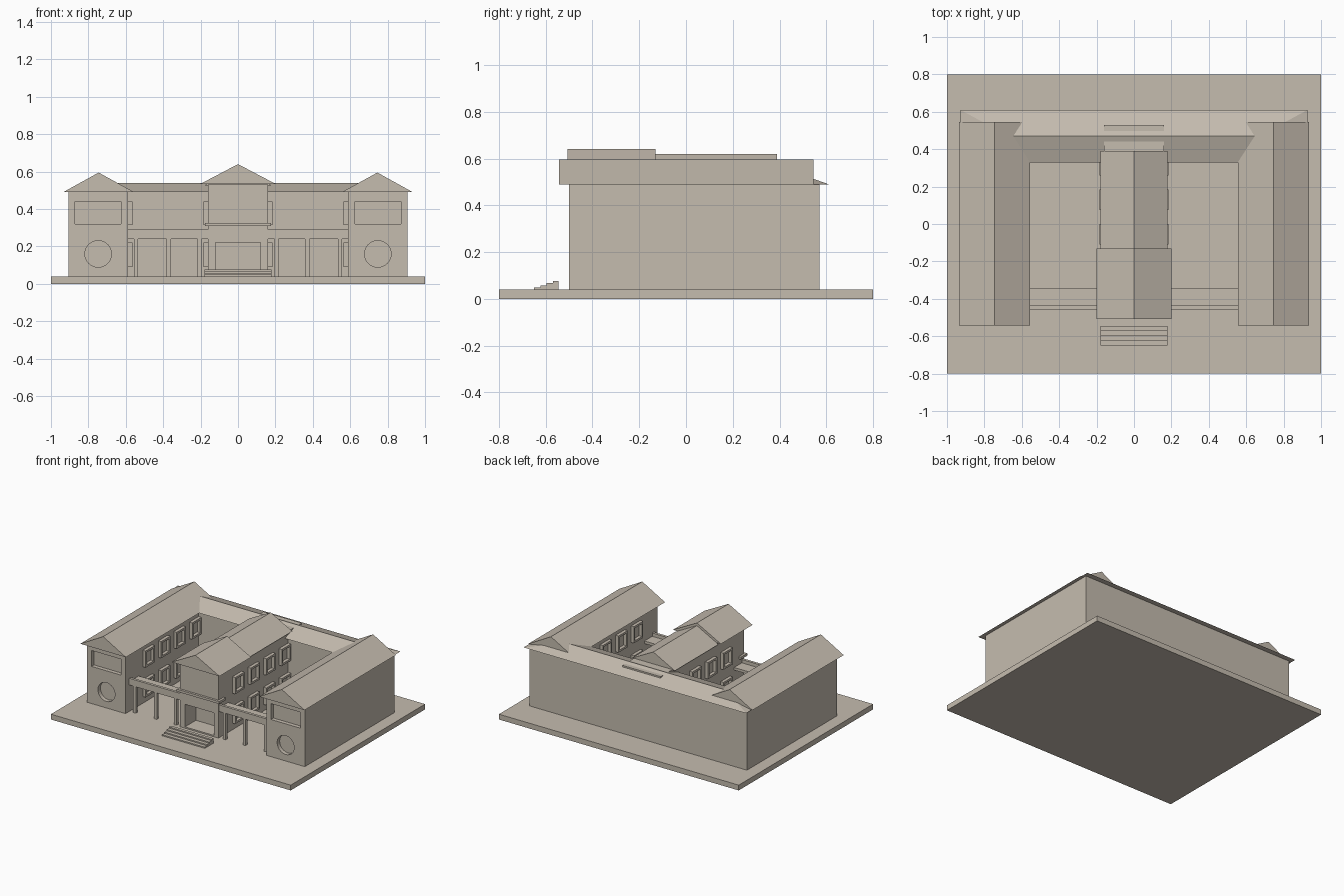
import bpy, bmesh, math
from mathutils import Matrix, Vector

if "Cube" in bpy.data.objects:
    bpy.data.objects.remove(bpy.data.objects["Cube"])

stone = bpy.data.materials.new("warm_beige_stone")
stone.diffuse_color = (0.56, 0.505, 0.43, 1)
stone.use_nodes = True
stone.node_tree.nodes["Principled BSDF"].inputs["Base Color"].default_value = stone.diffuse_color


def mesh_object(name, bm):
    bmesh.ops.recalc_face_normals(bm, faces=bm.faces)
    me = bpy.data.meshes.new(name)
    bm.to_mesh(me)
    bm.free()
    me.materials.append(stone)
    ob = bpy.data.objects.new(name, me)
    bpy.context.collection.objects.link(ob)
    return ob


def add_box(bm, x0, x1, y0, y1, z0, z1):
    m = Matrix.Translation(((x0 + x1) / 2, (y0 + y1) / 2, (z0 + z1) / 2))
    m = m @ Matrix.Diagonal((abs(x1 - x0), y1 - y0, z1 - z0, 1))
    bmesh.ops.create_cube(bm, size=1, matrix=m)


def box(name, *dims):
    bm = bmesh.new()
    add_box(bm, *dims)
    return mesh_object(name, bm)


def gable_roof(name, cx, half, y0, y1, eave, ridge):
    """Solid triangular prism with its ridge along y."""
    bm = bmesh.new()
    f = bm.faces.new([bm.verts.new((cx + dx, y0, z)) for dx, z in
                      ((-half, eave), (half, eave), (0, ridge))])
    ext = bmesh.ops.extrude_face_region(bm, geom=[f])
    verts = [v for v in ext["geom"] if isinstance(v, bmesh.types.BMVert)]
    bmesh.ops.translate(bm, verts=verts, vec=(0, y1 - y0, 0))
    # keep both gable ends closed
    bmesh.ops.holes_fill(bm, edges=bm.edges)
    return mesh_object(name, bm)


def cut(target, cutter):
    mod = target.modifiers.new("cut", "BOOLEAN")
    mod.operation = "DIFFERENCE"
    mod.solver = "EXACT"
    mod.object = cutter
    cutter.hide_render = True
    bpy.context.view_layer.objects.active = target
    bpy.ops.object.modifier_apply(modifier=mod.name)
    bpy.data.objects.remove(cutter)


def window_frames(name, wall_x, direction):
    """Two rows of four projecting frames on a wall facing +x or -x."""
    bm = bmesh.new()
    a, b = wall_x - 0.004 * direction, wall_x + 0.024 * direction
    x0, x1 = min(a, b), max(a, b)
    t = 0.015
    for z0, z1 in ((0.09, 0.22), (0.315, 0.44)):
        for i in range(4):
            y = -0.24 + 0.185 * i
            y0, y1 = y - 0.055, y + 0.055
            add_box(bm, x0, x1, y0, y1, z0, z0 + t)
            add_box(bm, x0, x1, y0, y1, z1 - t, z1)
            add_box(bm, x0, x1, y0, y0 + t, z0 + t, z1 - t)
            add_box(bm, x0, x1, y1 - t, y1, z0 + t, z1 - t)
    return mesh_object(name, bm)


# Ground slab
box("ground_slab", -1, 1, -0.8, 0.8, 0, 0.04)

for side, tag in ((-1, "left"), (1, "right")):
    # Side wing with a recessed front window and a round niche
    c = 0.7475 * side
    wing = box(tag + "_wing", c - 0.16, c + 0.16, -0.5, 0.57, 0.04, 0.49)
    cut(wing, box("window_cutter", c - 0.123, c + 0.123, -0.6, -0.47, 0.32, 0.44))
    bm = bmesh.new()
    bmesh.ops.create_cone(bm, cap_ends=True, segments=32, radius1=0.071, radius2=0.071,
                          depth=0.13, matrix=Matrix.Translation((c, -0.535, 0.16))
                          @ Matrix.Rotation(math.pi / 2, 4, "X"))
    cut(wing, mesh_object("round_cutter", bm))
    gable_roof(tag + "_wing_roof", 0.745 * side, 0.19, -0.543, 0.545, 0.49, 0.595)
    window_frames(tag + "_wing_windows", 0.5875 * side, -side)
    window_frames(tag + "_hall_windows", 0.16 * side, side)

    # Covered walkway between wing and hall: slab, front parapet, posts
    xs = sorted((0.16 * side, 0.5875 * side))
    box(tag + "_walkway_slab", *xs, -0.437, -0.345, 0.245, 0.265)
    box(tag + "_walkway_parapet", *xs, -0.457, -0.437, 0.24, 0.29)
    bm = bmesh.new()
    for px in (0.205, 0.37, 0.545):
        add_box(bm, px * side - 0.011, px * side + 0.011, -0.455, -0.433, 0.04, 0.245)
    mesh_object(tag + "_walkway_posts", bm)

# Rear block joining the wings, with a hipped roof
box("rear_block", -0.5875, 0.5875, 0.37, 0.57, 0.04, 0.49)
bm = bmesh.new()
corners = [bm.verts.new((x, y, 0.49)) for x, y in
           ((-0.928, 0.33), (0.928, 0.33), (0.928, 0.61), (-0.928, 0.61))]
rl, rr = (bm.verts.new((x, 0.47, 0.54)) for x in (-0.67, 0.67))
a, b, c, d = corners
for f in ((a, b, rr, rl), (b, c, rr), (c, d, rl, rr), (d, a, rl), (d, c, b, a)):
    bm.faces.new(f)
mesh_object("rear_roof", bm)

# Central hall with an entrance opening
hall = box("central_hall", -0.16, 0.16, -0.46, 0.53, 0.04, 0.53)
cut(hall, box("entrance_cutter", -0.12, 0.12, -0.6, -0.33, 0.05, 0.22))
gable_roof("hall_main_roof", 0, 0.18, -0.13, 0.39, 0.526, 0.62)
gable_roof("hall_front_roof", 0, 0.2, -0.507, -0.13, 0.535, 0.64)
box("hall_front_ledge", -0.177, 0.177, -0.477, -0.40, 0.308, 0.326)

# Entrance steps
bm = bmesh.new()
for i in range(4):
    add_box(bm, -0.178, 0.178, -0.65 + 0.027 * i, -0.65 + 0.027 * (i + 1) if i < 3 else -0.545,
            0.04, 0.049 + 0.009 * i)
mesh_object("entrance_steps", bm)
